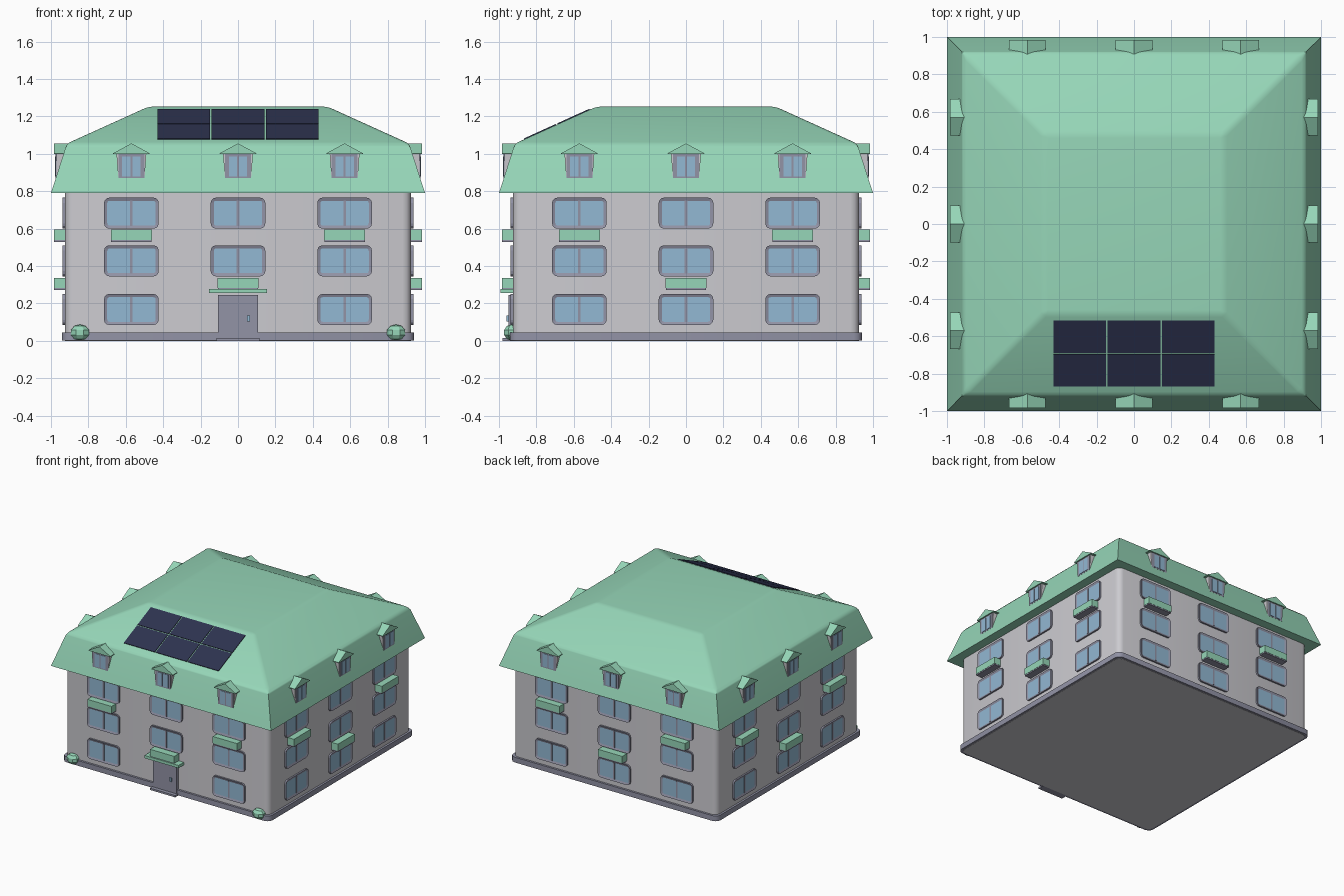
import bpy, bmesh
from math import pi, sin, cos, radians
from mathutils import Matrix, Vector

cube = bpy.data.objects.get("Cube")
if cube:
    bpy.data.objects.remove(cube, do_unlink=True)

WALL = 0.925          # distance from centre to each wall
COLUMNS = (-0.57, 0, 0.57)


def material(name, srgb):
    rgba = [((c / 255 + 0.055) / 1.055) ** 2.4 for c in srgb] + [1]
    m = bpy.data.materials.new(name)
    m.use_nodes = True
    m.diffuse_color = rgba
    m.node_tree.nodes["Principled BSDF"].inputs["Base Color"].default_value = rgba
    return m


MATS = [material("mint green", (150, 214, 184)),
        material("wall grey", (204, 203, 208)),
        material("trim grey", (146, 147, 166)),
        material("window blue", (146, 184, 211)),
        material("panel navy", (46, 51, 80))]
GREEN, GREY, TRIM, GLASS, NAVY = range(len(MATS))


def finish(bm, name):
    bmesh.ops.recalc_face_normals(bm, faces=bm.faces)
    me = bpy.data.meshes.new(name)
    bm.to_mesh(me)
    bm.free()
    for m in MATS:
        me.materials.append(m)
    return me


def place(me, name, matrix=None):
    ob = bpy.data.objects.new(name, me)
    bpy.context.collection.objects.link(ob)
    ob.matrix_world = matrix or Matrix()
    return ob


def on_wall(me, name, side, x, z):
    turn = Matrix.Rotation(side * pi / 2, 4, "Z")
    return place(me, name, turn @ Matrix.Translation((x, -WALL, z)))


def rect(w, z0, z1, x=0):
    return [(x - w, z0), (x + w, z0), (x + w, z1), (x - w, z1)]


def round_rect(w, h, r, steps=3):
    pts = []
    for q, (sx, sz) in enumerate(((1, 1), (-1, 1), (-1, -1), (1, -1))):
        for i in range(steps + 1):
            a = (q + i / steps) * pi / 2
            pts.append((sx * (w - r) + r * cos(a), sz * (h - r) + r * sin(a)))
    return pts


def prism(bm, profile, back, front, mat):
    """Extrude an x-z profile outward from the wall; returns the front face."""
    face = bm.faces.new([bm.verts.new((x, -back, z)) for x, z in profile])
    new = bmesh.ops.extrude_face_region(bm, geom=[face], use_keep_orig=True)["geom"]
    cap = next(g for g in new if isinstance(g, bmesh.types.BMFace))
    for v in cap.verts:
        v.co.y = -front
    for f in {f for v in list(face.verts) + list(cap.verts) for f in v.link_faces}:
        f.material_index = mat
    return cap


def smooth(ob, angle):
    bpy.ops.object.select_all(action="DESELECT")
    ob.select_set(True)
    bpy.context.view_layer.objects.active = ob
    bpy.ops.object.shade_smooth_by_angle(angle=radians(angle))


def block(name, half, z0, z1, corner, mat):
    """Square storey block with rounded vertical corners."""
    bm = bmesh.new()
    base = bm.faces.new([bm.verts.new((x, y, z0)) for x, y in round_rect(half, half, corner)])
    top = bmesh.ops.extrude_face_region(bm, geom=[base], use_keep_orig=True)["geom"]
    for v in top:
        if isinstance(v, bmesh.types.BMVert):
            v.co.z = z1
    for f in bm.faces:
        f.material_index = mat
    smooth(place(finish(bm, name), name), 35)


# Walls and plinth
block("walls", WALL, 0, 0.8, 0.045, GREY)
block("plinth", 0.942, 0.002, 0.045, 0.045, TRIM)

# Mansard roof: three square rings, upper edges softened
bm = bmesh.new()
rings = []
for half, z in ((1.0, 0.79), (0.915, 1.055), (0.48, 1.252)):
    rings.append([bm.verts.new((half * sx, half * sy, z))
                  for sx, sy in ((-1, -1), (1, -1), (1, 1), (-1, 1))])
for low, high in zip(rings, rings[1:]):
    for i in range(4):
        j = (i + 1) % 4
        bm.faces.new((low[i], low[j], high[j], high[i]))
bm.faces.new(rings[0])
bm.faces.new(rings[-1])
soft = [e for e in bm.edges if all(v.co.z > 1 for v in e.verts)]
bmesh.ops.bevel(bm, geom=soft, offset=0.02, segments=3, profile=0.5, affect="EDGES")
smooth(place(finish(bm, "roof"), "roof"), 35)

# Window: rounded frame, sunk glass and a central bar
bm = bmesh.new()
pane = prism(bm, round_rect(0.146, 0.083, 0.028), -0.01, 0.013, TRIM)
bmesh.ops.recalc_face_normals(bm, faces=bm.faces)
bmesh.ops.inset_region(bm, faces=[pane], thickness=0.017)
bmesh.ops.translate(bm, verts=pane.verts, vec=Vector((0, 0.006, 0)))
pane.material_index = GLASS
prism(bm, rect(0.007, -0.068, 0.068), 0.002, 0.011, TRIM)
window = finish(bm, "window")

# Planter box on a thin tray
bm = bmesh.new()
prism(bm, rect(0.11, 0.01, 0.065), -0.01, 0.06, GREEN)
prism(bm, rect(0.108, 0, 0.01), -0.01, 0.058, TRIM)
planter = finish(bm, "planter")

# Dormer: cheeks, frame, two panes and a gable roof
bm = bmesh.new()
prism(bm, [(-0.07, 0), (0.07, 0), (0.08, 0.135), (-0.08, 0.135)], -0.04, 0.046, GREY)
prism(bm, rect(0.069, 0.003, 0.13), 0.03, 0.05, TRIM)
for x in (-0.027, 0.027):
    prism(bm, rect(0.022, 0.012, 0.118, x), 0.045, 0.053, GLASS)
prism(bm, [(-0.098, 0.13), (0.098, 0.13), (0.098, 0.135), (0, 0.188), (-0.098, 0.135)],
      -0.06, 0.06, GREEN)
dormer = finish(bm, "dormer")

# Repeat the openings around all four walls
for side, label in enumerate(("front", "left", "back", "right")):
    for col, x in enumerate(COLUMNS):
        on_wall(dormer, f"{label}_dormer_{col}", side, x, 0.868)
        for floor, z in enumerate((0.168, 0.428, 0.683)):
            if (side, col, floor) != (0, 1, 0):
                on_wall(window, f"{label}_window_{floor}_{col}", side, x, z)
        on_wall(planter, f"{label}_planter_{col}", side, x, 0.53 if x else 0.272)

# Front door with handle, step and canopy
bm = bmesh.new()
prism(bm, rect(0.106, 0.005, 0.245), -0.01, 0.024, TRIM)
door = finish(bm, "door")
on_wall(door, "door", 0, 0, 0)
bm = bmesh.new()
prism(bm, rect(0.007, 0.105, 0.135, 0.056), 0.02, 0.036, GLASS)
on_wall(finish(bm, "door_handle"), "door_handle", 0, 0, 0)
bm = bmesh.new()
prism(bm, rect(0.115, 0, 0.015), -0.01, 0.055, TRIM)
on_wall(finish(bm, "door_step"), "door_step", 0, 0, 0)
bm = bmesh.new()
prism(bm, rect(0.155, 0.255, 0.278), -0.01, 0.068, GREEN)
on_wall(finish(bm, "door_canopy"), "door_canopy", 0, 0, 0)

# Faceted shrubs at the front corners
bm = bmesh.new()
bmesh.ops.create_uvsphere(bm, u_segments=8, v_segments=5, radius=1,
                          matrix=Matrix.Diagonal((0.055, 0.042, 0.043, 1))
                          @ Matrix.Rotation(pi / 8, 4, "Z"))
shrub = finish(bm, "shrub")
for x, label in ((-0.845, "right"), (0.845, "left")):
    place(shrub, f"{label}_shrub", Matrix.Translation((x, -0.935, 0.045)))

# Solar panels lying on the front roof slope
slope = (Vector((0, -0.48, 1.252)) - Vector((0, -0.915, 1.055))).normalized()
tilt = Vector((0, 0, 1)).rotation_difference(slope).to_matrix().to_4x4()
bm = bmesh.new()
prism(bm, rect(0.1405, -0.094, 0.094), -0.004, 0.005, NAVY)
panel = finish(bm, "solar_panel")
for row, t in enumerate((0.148, 0.345)):
    for col in (-1, 0, 1):
        spot = Vector((col * 0.29, -0.915, 1.055)) + slope * t
        place(panel, f"solar_panel_{row}_{col + 1}", Matrix.Translation(spot) @ tilt)
